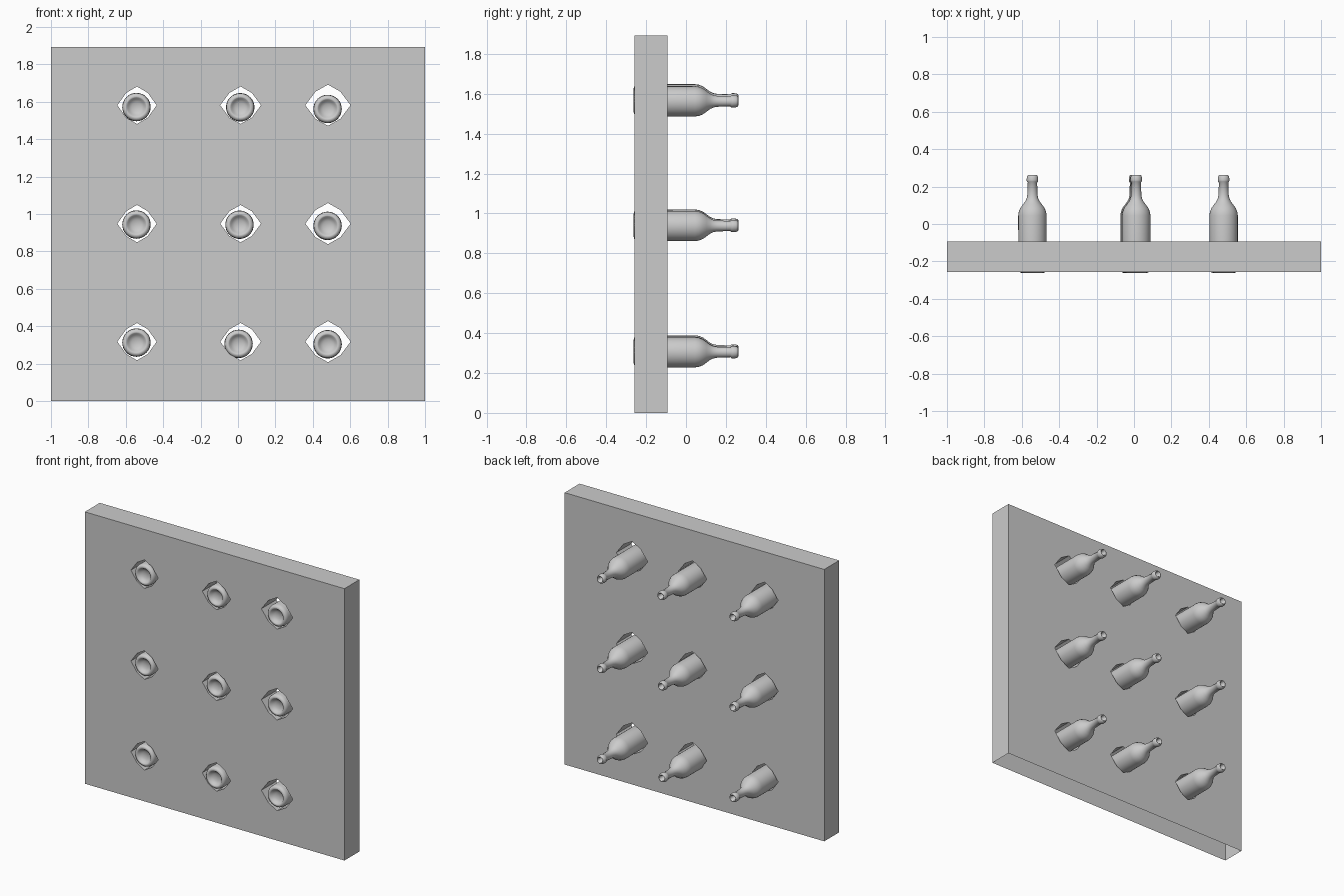
import bpy, bmesh, math
from mathutils import Matrix

if "Cube" in bpy.data.objects:
    bpy.data.objects.remove(bpy.data.objects["Cube"])

W, H = 1.0, 1.893
Y_FRONT, Y_BACK = -0.257, -0.093
ROWS = [1.582, 0.949, 0.318]
# hole columns: centre x, half width, half height
HOLES = [(-0.54, 0.105, 0.100), (0.014, 0.109, 0.100), (0.481, 0.121, 0.110)]
# bottle centres per row: (x, z) for the three columns
BOTTLES = [[(-0.543, 1.572), (0.012, 1.571), (0.479, 1.562)],
           [(-0.543, 0.944), (0.008, 0.943), (0.479, 0.937)],
           [(-0.543, 0.313), (0.003, 0.306), (0.479, 0.304)]]


def add_loop(curve, pts):
    s = curve.splines.new('POLY')
    s.points.add(len(pts) - 1)
    for p, (x, z) in zip(s.points, pts):
        p.co = (x, z, 0, 1)
    s.use_cyclic_u = True


# Panel: filled outline with rounded-diamond holes, extruded
curve = bpy.data.curves.new("panel_outline", 'CURVE')
curve.dimensions = '2D'
curve.fill_mode = 'BOTH'
curve.extrude = (Y_BACK - Y_FRONT) / 2
add_loop(curve, [(-W, 0), (W, 0), (W, H), (-W, H)])
for z in ROWS:
    for x, a, b in HOLES:
        shape = [(1, 0), (.55, .66), (0, 1), (-.55, .66),
                 (-1, 0), (-.55, -.66), (0, -1), (.55, -.66)]
        add_loop(curve, [(x + a * u, z + b * v) for u, v in shape])
outline = bpy.data.objects.new("panel_outline", curve)
bpy.context.collection.objects.link(outline)
bpy.context.view_layer.update()
deps = bpy.context.evaluated_depsgraph_get()
mesh = bpy.data.meshes.new_from_object(outline.evaluated_get(deps))
bpy.data.objects.remove(outline)
mesh.transform(Matrix.Translation((0, (Y_FRONT + Y_BACK) / 2, 0)) @ Matrix.Rotation(math.pi / 2, 4, 'X'))
bm = bmesh.new()
bm.from_mesh(mesh)
bmesh.ops.remove_doubles(bm, verts=bm.verts, dist=1e-5)
bmesh.ops.recalc_face_normals(bm, faces=bm.faces)
# The panel is open underneath
under = [f for f in bm.faces if all(v.co.z < 1e-4 for v in f.verts)]
bmesh.ops.delete(bm, geom=under, context='FACES')
bm.to_mesh(mesh)
bm.free()
mesh.shade_flat()
panel = bpy.data.objects.new("rack_panel", mesh)
bpy.context.collection.objects.link(panel)

# Bottle: (radius, y) profile from the hollow of the base to inside the mouth
PROFILE = [(0, -.235), (.025, -.238), (.042, -.247), (.050, -.259), (.056, -.262),
           (.066, -.259), (.073, -.250), (.0755, -.235), (.076, .045), (.073, .065),
           (.065, .085), (.052, .103), (.039, .120), (.031, .137), (.0275, .155),
           (.025, .222), (.030, .227), (.031, .235), (.030, .250), (.026, .260),
           (.022, .262), (.018, .258), (.018, .200), (0, .195)]
bm = bmesh.new()
verts = [bm.verts.new((r, y, 0)) for r, y in PROFILE]
edges = [bm.edges.new(p) for p in zip(verts, verts[1:])]
bmesh.ops.spin(bm, geom=verts + edges, cent=(0, 0, 0), axis=(0, 1, 0),
               angle=2 * math.pi, steps=32)
bmesh.ops.remove_doubles(bm, verts=bm.verts, dist=1e-5)
bmesh.ops.recalc_face_normals(bm, faces=bm.faces)
bottle_mesh = bpy.data.meshes.new("bottle")
bm.to_mesh(bottle_mesh)
bm.free()
bottle_mesh.shade_smooth()

# Three rows of three bottles lying through the holes
for r, row in enumerate(BOTTLES):
    for c, (x, z) in enumerate(row):
        ob = bpy.data.objects.new(f"bottle_{r + 1}_{c + 1}", bottle_mesh)
        ob.location = (x, 0, z)
        bpy.context.collection.objects.link(ob)
